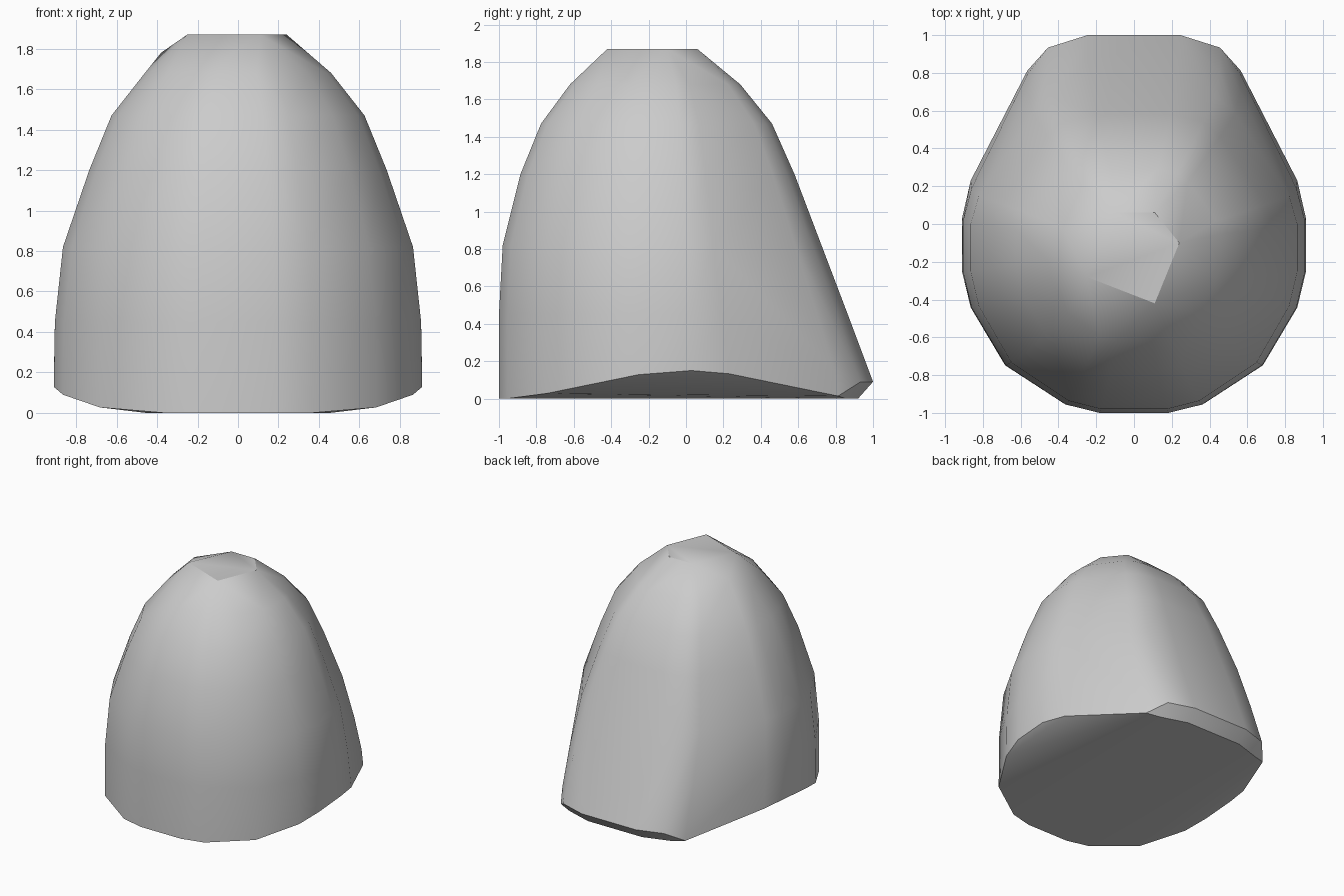
import bpy
import bmesh
import math

cube = bpy.data.objects.get("Cube")
if cube:
    bpy.data.objects.remove(cube)

# Plan outline of one side, front to back, as fractions of width and depth
CENTRE_Y = -0.1
OUTLINE = [(0.2, -1), (0.4, -0.95), (0.75, -0.72), (0.95, -0.38), (1, -0.17),
           (1, 0.12), (0.95, 0.3), (0.62, 0.83), (0.5, 0.94), (0.27, 1)]

# Height, half width, front y and back y of each level
LEVELS = [(0.15, 0.91, -1, 0.975), (0.45, 0.905, -1, 0.865),
          (0.82, 0.865, -0.98, 0.725), (1.2, 0.735, -0.885, 0.58),
          (1.47, 0.625, -0.775, 0.46), (1.68, 0.46, -0.62, 0.29)]

# Uneven crown: flat cap with a lower shoulder on the right
CROWN = [(-0.25, -0.28, 1.87), (0.11, -0.42, 1.87), (0.24, -0.1, 1.87),
         (0.11, 0.06, 1.87), (-0.1, 0.06, 1.87), (-0.38, -0.02, 1.78)]


def ring(half_width, front, back):
    for u, v in OUTLINE:
        reach = back - CENTRE_Y if v > 0 else CENTRE_Y - front
        for side in (-1, 1):
            yield side * u * half_width, CENTRE_Y + v * reach


points = list(CROWN)
for z, half_width, front, back in LEVELS:
    points += [(x, y, z) for x, y in ring(half_width, front, back)]

# Underside: lifted along both flanks, with a bevelled back lip
for x, y in ring(0.91, -1, 1):
    lift = max(0, 0.18 * (1 - abs(y) / 0.88))
    if y > 0.85:
        points.append((x, y, 0.09))
        y -= 0.08
    points.append((x, y, lift))

# Wrap the levels in a single convex stone
bm = bmesh.new()
for p in points:
    bm.verts.new(p)
hull = bmesh.ops.convex_hull(bm, input=bm.verts)
loose = [v for v in bm.verts if not v.link_faces]
bmesh.ops.delete(bm, geom=loose, context='VERTS')
bmesh.ops.dissolve_limit(bm, angle_limit=math.radians(2),
                         verts=bm.verts, edges=bm.edges)
bmesh.ops.recalc_face_normals(bm, faces=bm.faces)

mesh = bpy.data.meshes.new("stone")
bm.to_mesh(mesh)
bm.free()
stone = bpy.data.objects.new("stone", mesh)
bpy.context.collection.objects.link(stone)

# Plain grey stone
grey = bpy.data.materials.new("stone grey")
grey.use_nodes = True
colour = (0.6, 0.6, 0.6, 1)
grey.diffuse_color = colour
grey.node_tree.nodes["Principled BSDF"].inputs["Base Color"].default_value = colour
mesh.materials.append(grey)

bpy.ops.object.select_all(action='DESELECT')
stone.select_set(True)
bpy.context.view_layer.objects.active = stone
bpy.ops.object.shade_smooth_by_angle(angle=math.radians(30))
